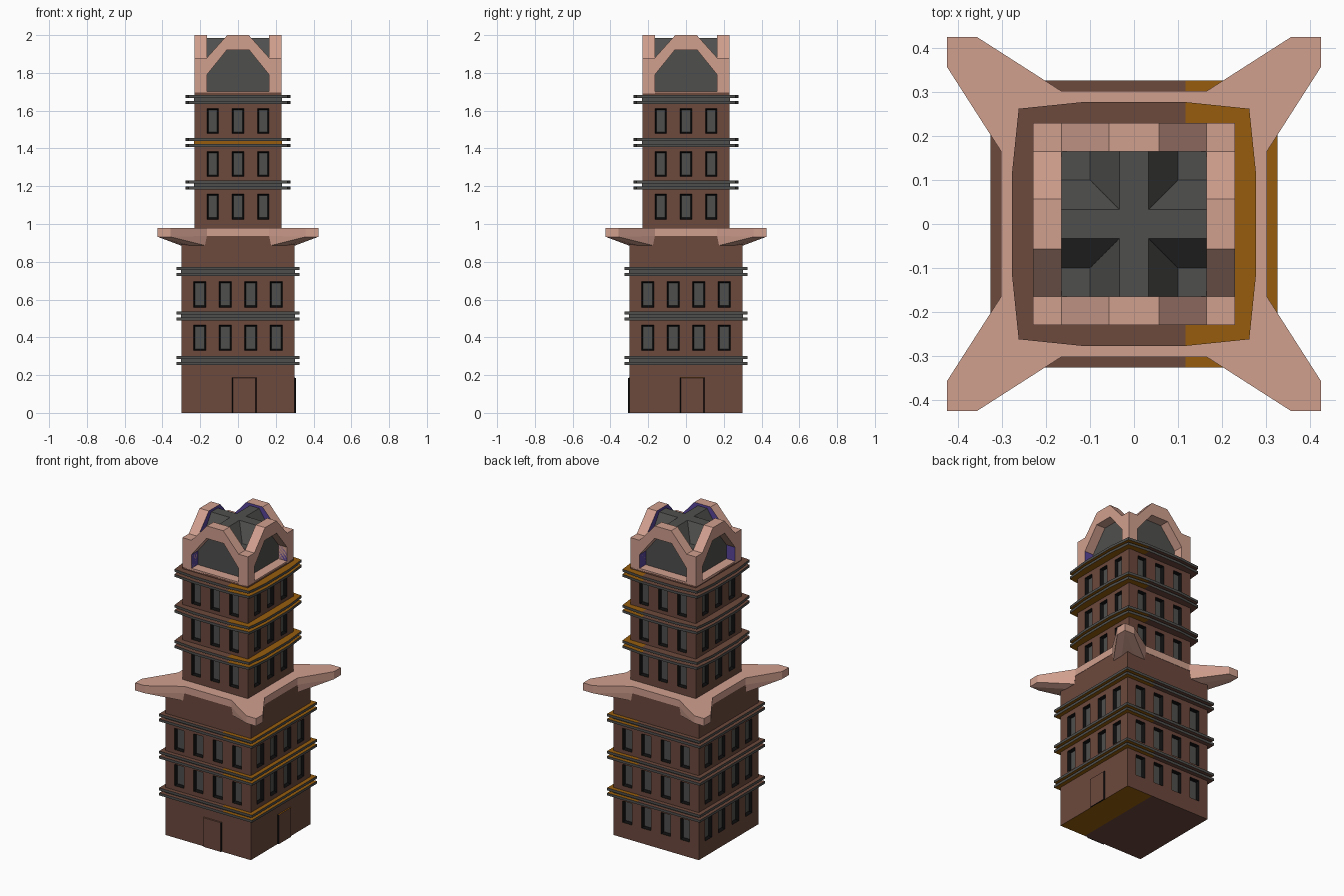
import bpy, bmesh, math
from mathutils import Vector, Matrix

if "Cube" in bpy.data.objects:
    bpy.data.objects.remove(bpy.data.objects["Cube"])

# ---- materials
COLORS = [("brown_stone", (0.15, 0.066, 0.046)), ("slate_grey", (0.078, 0.078, 0.076)),
          ("black_trim", (0.004, 0.004, 0.004)), ("pink_stone", (0.64, 0.35, 0.275)),
          ("amber", (0.31, 0.108, 0.004)), ("purple", (0.1, 0.06, 0.33))]
MATS = []
for n, c in COLORS:
    m = bpy.data.materials.new(n)
    m.diffuse_color = (*c, 1)
    m.use_nodes = True
    m.node_tree.nodes["Principled BSDF"].inputs["Base Color"].default_value = m.diffuse_color
    MATS.append(m)
BROWN, GREY, BLACK, PINK, AMBER, PURPLE = range(6)
SPLIT = 0.117   # horizontal faces turn amber beyond this x


def rot(k):
    return Matrix.Rotation(k * math.pi / 2, 4, 'Z')


def finish(name, bm, rule=None, normals=True):
    if normals:
        bmesh.ops.recalc_face_normals(bm, faces=bm.faces[:])
    bm.normal_update()
    if rule:
        for f in bm.faces:
            f.material_index = rule(f)
    me = bpy.data.meshes.new(name)
    bm.to_mesh(me)
    bm.free()
    for m in MATS:
        me.materials.append(m)
    ob = bpy.data.objects.new(name, me)
    bpy.context.collection.objects.link(ob)
    return ob


def prism(name, pts, vec, rule, k=0, split=False):
    bm = bmesh.new()
    f = bm.faces.new([bm.verts.new(p) for p in pts])
    ret = bmesh.ops.extrude_face_region(bm, geom=[f], use_keep_orig=True)
    bmesh.ops.translate(bm, vec=Vector(vec),
                        verts=[v for v in ret["geom"] if isinstance(v, bmesh.types.BMVert)])
    bmesh.ops.transform(bm, matrix=rot(k), verts=bm.verts[:])
    if split:
        bmesh.ops.bisect_plane(bm, geom=bm.verts[:] + bm.edges[:] + bm.faces[:],
                               plane_co=(SPLIT, 0, 0), plane_no=(1, 0, 0))
    return finish(name, bm, rule)


def hull(name, pts, rule, k=0):
    bm = bmesh.new()
    for p in pts:
        bm.verts.new(p)
    bmesh.ops.convex_hull(bm, input=bm.verts[:])
    bmesh.ops.dissolve_limit(bm, angle_limit=0.01, verts=bm.verts[:], edges=bm.edges[:])
    bmesh.ops.transform(bm, matrix=rot(k), verts=bm.verts[:])
    return finish(name, bm, rule)


def solid(i):
    return lambda f: i


def cap_rule(side):
    # side colour on walls, brown or amber on horizontal faces
    def r(f):
        if abs(f.normal.z) < 0.7:
            return side
        return AMBER if f.calc_center_median().x > SPLIT else BROWN
    return r


def square(h, z):
    return [(-h, -h, z), (h, -h, z), (h, h, z), (-h, h, z)]


# ---- tower storeys: gridded walls with recessed windows
def storey(name, h, z0, z1, xc, w, zc, hh, blind_sides=()):
    bm = bmesh.new()
    xs = [-h] + [v for c in xc for v in (c - w, c + w)] + [h]
    zs = [z0] + [v for c in zc for v in (c - hh, c + hh)] + [z1]
    panes = []
    for k in range(4):
        M = rot(k)
        for i in range(len(xs) - 1):
            for j in range(len(zs) - 1):
                q = [(xs[i], zs[j]), (xs[i + 1], zs[j]), (xs[i + 1], zs[j + 1]), (xs[i], zs[j + 1])]
                f = bm.faces.new([bm.verts.new(M @ Vector((x, -h, z))) for x, z in q])
                if i % 2 and j % 2 and not (k in blind_sides and j == 1):
                    panes.append(f)
    for a, b, m in ((-h, SPLIT, BROWN), (SPLIT, h, AMBER)):
        f = bm.faces.new([bm.verts.new(p) for p in ((a, h, z0), (b, h, z0), (b, -h, z0), (a, -h, z0))])
        f.material_index = m
    bm.faces.new([bm.verts.new(p) for p in square(h, z1)])
    bmesh.ops.remove_doubles(bm, verts=bm.verts[:], dist=1e-5)
    bm.normal_update()
    panes = [f for f in panes if f.is_valid]
    for f in panes:
        f.material_index = GREY
    ring = bmesh.ops.inset_individual(bm, faces=panes, thickness=0.012, depth=-0.018)
    for f in ring["faces"]:
        f.material_index = BLACK
    for f in panes:
        f.material_index = GREY
    finish(name, bm, normals=False)


storey("lower_tower", 0.30, 0, 0.94, (-0.203, -0.068, 0.068, 0.203), 0.033,
       (0.165, 0.398, 0.627), 0.068, blind_sides=(0, 1))
storey("upper_tower", 0.23, 0.94, 1.695, (-0.133, 0, 0.133), 0.031,
       (1.092, 1.318, 1.545), 0.067)

# ---- doors on the front and right walls
for k, nm in ((0, "front_door"), (1, "right_door")):
    pts = []
    for y, d in ((-0.298, 0), (-0.307, 0.006)):
        pts += [(x, y, z) for x in (-0.032 + d, 0.099 - d) for z in (0, 0.187 - d / 3)]

    def door_rule(f, k=k):
        out = (rot(k) @ Vector((0, -1, 0))).dot(f.normal)
        if out > 0.9:
            return BROWN
        if f.normal.z > 0.7:
            return AMBER if k == 1 else BROWN
        return BLACK
    hull(nm, pts, door_rule, k)


# ---- paired ledges between floors
def bowed(z):
    base = [(-0.262, -0.262), (-SPLIT, -0.277), (SPLIT, -0.277)]
    return [rot(k) @ Vector((x, y, z)) for k in range(4) for x, y in base]


for zc in (0.278, 0.512, 0.748, 1.207, 1.432, 1.659):
    low = zc < 1
    tag = "lower" if low else "upper"
    for dz in (-0.016, 0.016):
        z = zc + dz - 0.008
        prism(tag + "_ledge", square(0.326, z) if low else bowed(z), (0, 0, 0.016),
              cap_rule(GREY), split=True)
    front = AMBER if zc == 1.432 else GREY
    prism(tag + "_ledge_core", square(0.302 if low else 0.232, zc - 0.01), (0, 0, 0.02),
          lambda f, c=front: c if f.normal.y < -0.9 else GREY)

# ---- star-shaped platform with four corner arms
star = []
for k in range(4):
    for x, y in ((0.165, -0.302), (0.357, -0.425), (0.425, -0.425), (0.425, -0.357), (0.302, -0.165)):
        star.append(rot(k) @ Vector((x, y, 0.936)))
prism("platform", star, (0, 0, 0.044), solid(PINK))
for k in range(4):
    pts = [(0.165, 0.302, 0.937), (0.357, 0.425, 0.937), (0.425, 0.425, 0.937),
           (0.425, 0.357, 0.937), (0.302, 0.165, 0.937), (0.357, 0.425, 0.932),
           (0.425, 0.425, 0.932), (0.425, 0.357, 0.932), (0.175, 0.302, 0.886),
           (0.25, 0.302, 0.886), (0.302, 0.25, 0.886), (0.302, 0.175, 0.886)]
    hull("arm_bracket", pts, solid(PINK), k)

# ---- four arched gables on top, with grey panes
HALF_OUT = [(0.23, 1.69), (0.23, 1.88), (0.165, 1.88), (0.057, 2.0)]
HALF_IN = [(0.165, 1.702), (0.165, 1.75), (0.165, 1.79), (0.06, 1.92)]


def both(half):
    return half + [(-x, z) for x, z in reversed(half)]


for k in range(4):
    bm = bmesh.new()
    loops = [[bm.verts.new((x, y, z)) for x, z in both(h)]
             for y, h in ((-0.23, HALF_OUT), (-0.23, HALF_IN), (-0.165, HALF_IN), (-0.165, HALF_OUT))]
    for a in range(4):
        A, B = loops[a], loops[(a + 1) % 4]
        for i in range(8):
            j = (i + 1) % 8
            bm.faces.new((A[i], A[j], B[j], B[i]))
    bmesh.ops.transform(bm, matrix=rot(k), verts=bm.verts[:])
    inward = rot(k) @ Vector((0, 1, 0))

    def gable_rule(f, inward=inward):
        c = f.calc_center_median()
        return PURPLE if f.normal.dot(inward) > 0.9 and c.dot(inward) > -0.17 else PINK
    finish("arched_gable", bm, gable_rule)
    prism("gable_pane", [(x, -0.168, z) for x, z in both(HALF_IN)], (0, 0.012, 0), solid(GREY), k)

# ---- grey roof: flat deck with two crossing ridges
prism("roof_deck", square(0.166, 1.69), (0, 0, 0.19), solid(GREY))
RIDGE = [(0.1, 1.87), (0.1, 1.88), (0.033, 1.985)]
for k in range(2):
    prism("roof_ridge", [(x, -0.166, z) for x, z in both(RIDGE)], (0, 0.332, 0), solid(GREY), k)
